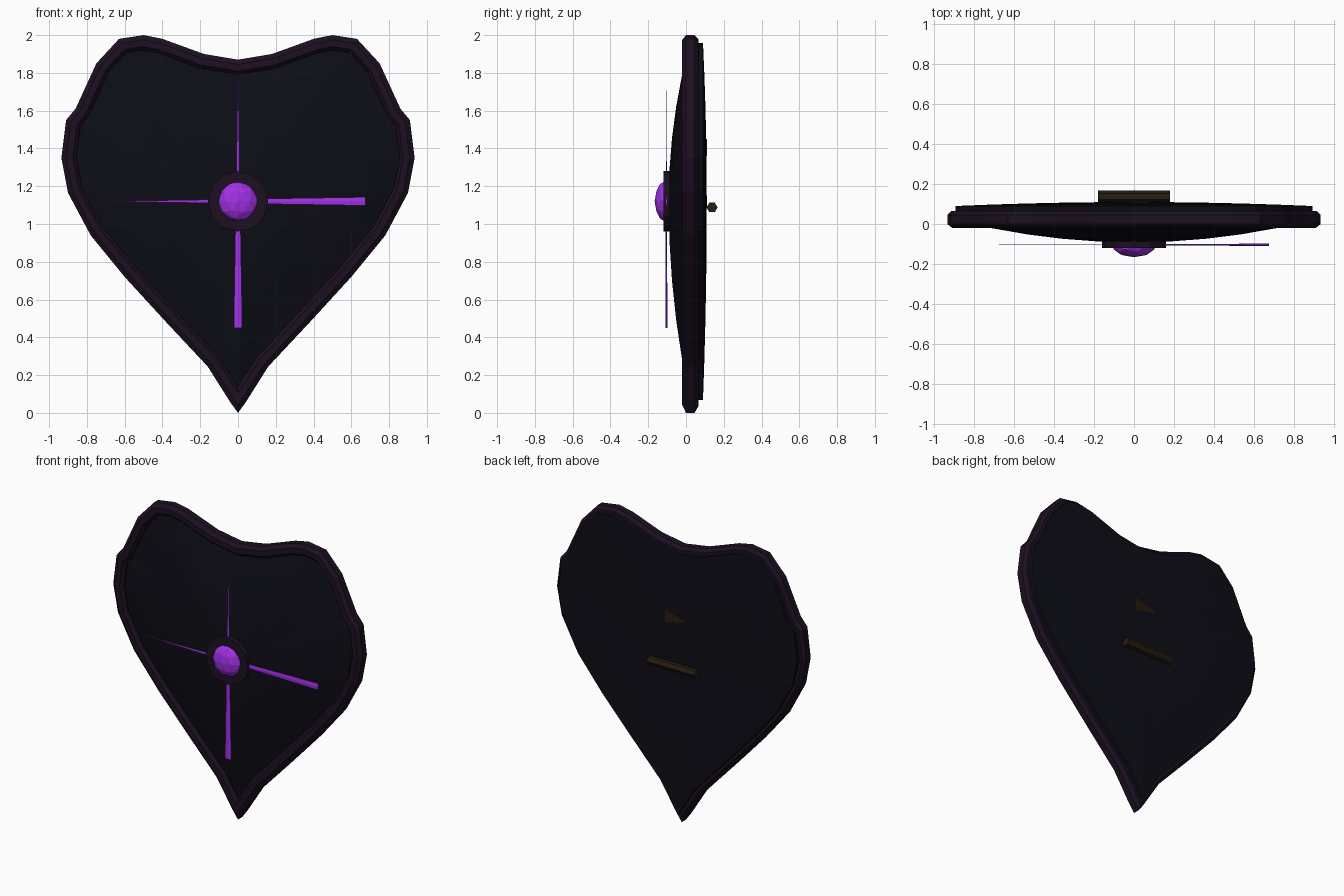
import bpy, bmesh, math
from mathutils import Vector, Matrix

if "Cube" in bpy.data.objects:
    bpy.data.objects.remove(bpy.data.objects["Cube"])


def material(name, rgb):
    m = bpy.data.materials.new(name)
    m.diffuse_color = (*rgb, 1)
    m.use_nodes = True
    m.node_tree.nodes["Principled BSDF"].inputs["Base Color"].default_value = m.diffuse_color
    return m


DARK = material("dark_metal", (0.004, 0.004, 0.008))
RIM = material("dark_purple", (0.012, 0.005, 0.015))
GLOW = material("bright_purple", (0.36, 0.03, 0.80))
LEATHER = material("leather", (0.02, 0.012, 0.006))


def finish(bm, name, mat):
    bmesh.ops.recalc_face_normals(bm, faces=bm.faces)
    me = bpy.data.meshes.new(name)
    bm.to_mesh(me)
    bm.free()
    me.materials.append(mat)
    ob = bpy.data.objects.new(name, me)
    bpy.context.collection.objects.link(ob)
    return ob


# Heart outline: right half mirrored to the left, clockwise in x, z
half = [(0, 1.87), (0.18, 1.90), (0.40, 1.98), (0.50, 2.0), (0.63, 1.98), (0.75, 1.85),
        (0.86, 1.61), (0.91, 1.55), (0.935, 1.35), (0.90, 1.165), (0.78, 0.94),
        (0.60, 0.72), (0.38, 0.48), (0.16, 0.245), (0.04, 0.055), (0, 0.0)]
outline = [Vector(p) for p in half + [(-x, z) for x, z in half[-2:0:-1]]]
N = len(outline)


def inset(d):
    pts = []
    for i, p in enumerate(outline):
        a = (p - outline[i - 1]).normalized()
        b = (outline[(i + 1) % N] - p).normalized()
        n = (Vector((a.y, -a.x)) + Vector((b.y, -b.x))).normalized()
        cos = max(n.dot(Vector((a.y, -a.x))), 0.55)
        pts.append(p + n * (d / cos))
    return pts


def ring(bm, pts, y):
    return [bm.verts.new((p.x, y, p.y)) for p in pts]


def bridge(bm, r1, r2):
    for i in range(len(r1)):
        j = (i + 1) % len(r1)
        bm.faces.new((r1[i], r1[j], r2[j], r2[i]))


# Raised rim swept around the heart
bm = bmesh.new()
section = [(0, 0.0), (0, 0.045), (0.02, 0.065), (0.055, 0.065),
           (0.078, 0.045), (0.078, 0.0), (0.06, -0.02), (0.025, -0.02)]
loops = [ring(bm, inset(d), y) for d, y in section]
for k in range(len(loops)):
    bridge(bm, loops[k - 1], loops[k])
finish(bm, "rim", RIM)

# Domed plate: bulging front, side wall, slightly domed back
bm = bmesh.new()
C = Vector((0, 1.12))
edge = inset(0.04)
steps = (0.2, 0.4, 0.6, 0.8, 1.0)
scaled = lambda t: [C + (p - C) * t for p in edge]
loops = [ring(bm, scaled(t), -0.092 + 0.112 * t * t) for t in steps]
loops += [ring(bm, scaled(t), 0.11 - 0.02 * t * t) for t in reversed(steps)]
for r1, r2 in zip(loops, loops[1:]):
    bridge(bm, r1, r2)
for r, y in ((loops[0], -0.092), (loops[-1], 0.11)):
    c = bm.verts.new((0, y, 1.12))
    for i in range(N):
        bm.faces.new((r[i], r[(i + 1) % N], c))
finish(bm, "plate", DARK)


def rod(name, mat, sides, r1, r2, depth, matrix):
    bm = bmesh.new()
    bmesh.ops.create_cone(bm, cap_ends=True, segments=sides, radius1=r1,
                          radius2=r2, depth=depth, matrix=matrix)
    return finish(bm, name, mat)


# Collar and faceted gem
rod("collar", RIM, 12, 0.16, 0.16, 0.06,
    Matrix.Translation((0, -0.09, 1.12)) @ Matrix.Rotation(math.pi / 2, 4, 'X'))
bm = bmesh.new()
bmesh.ops.create_icosphere(bm, subdivisions=2, radius=1,
                           matrix=Matrix.Translation((0, -0.11, 1.12)) @ Matrix.Diagonal((0.107, 0.056, 0.107, 1)))
finish(bm, "gem", GLOW)

# Two long flattened tapering spikes crossing under the gem
place = Matrix.Translation((0, -0.104, 1.12))
flat = Matrix.Diagonal((1, 0.22, 1, 1))
rod("vertical_spike", GLOW, 6, 0.026, 0.001, 1.34, place @ flat)
rod("horizontal_spike", GLOW, 6, 0.026, 0.001, 1.35,
    place @ Matrix.Rotation(-math.pi / 2, 4, 'Y') @ flat)

# Grip bar on the back and the strap corner just breaking the surface
rod("grip", LEATHER, 6, 0.029, 0.029, 0.36,
    Matrix.Translation((0, 0.138, 1.088)) @ Matrix.Rotation(math.pi / 2, 4, 'Y'))
bm = bmesh.new()
tri = [Vector(p) for p in ((0.08, 1.45), (0.08, 1.36), (-0.09, 1.40))]
front, back = ring(bm, tri, 0.09), ring(bm, tri, 0.110)
bridge(bm, front, back)
bm.faces.new(front)
bm.faces.new(back)
finish(bm, "strap", LEATHER)
